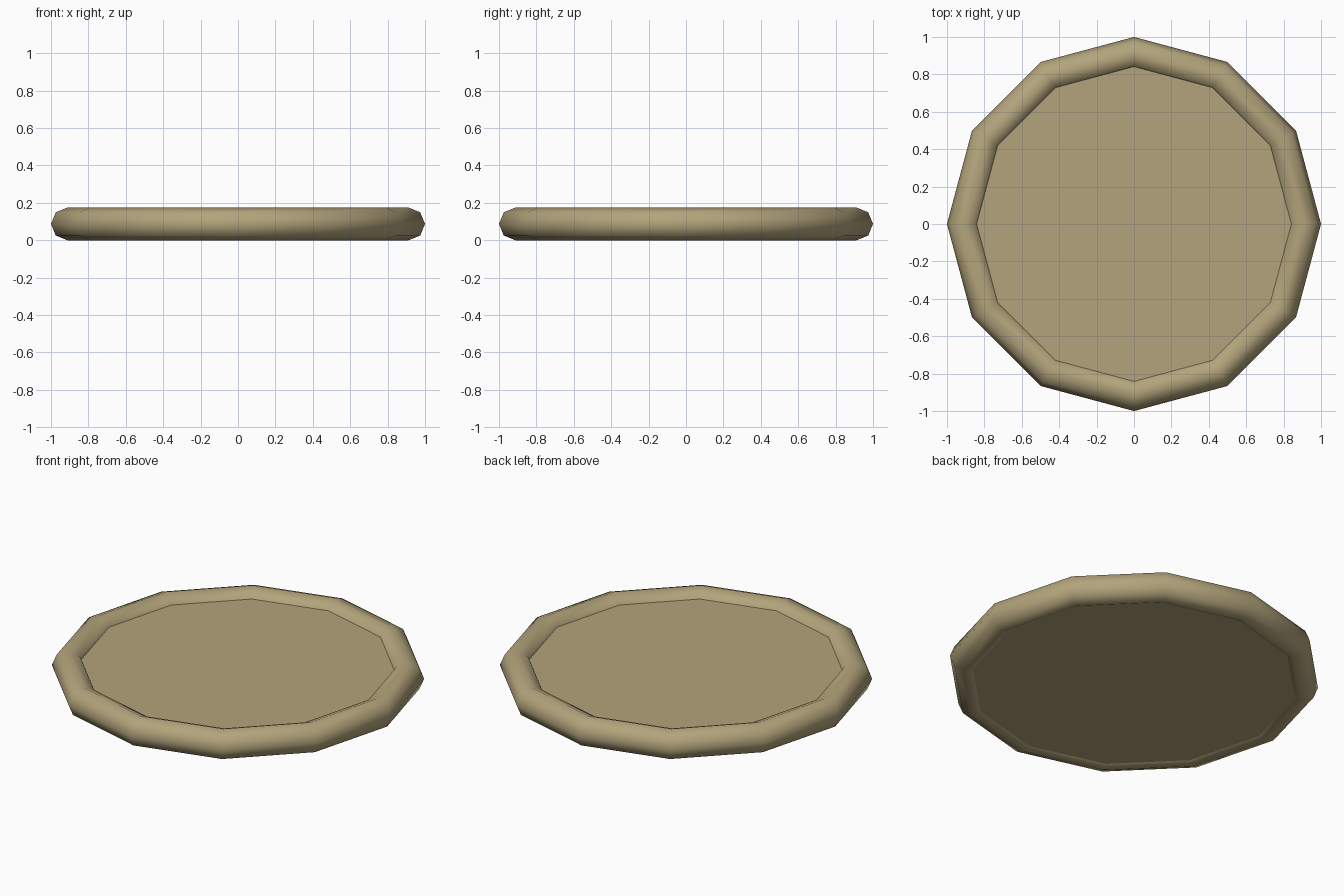
import bpy, math

if "Cube" in bpy.data.objects:
    bpy.data.objects.remove(bpy.data.objects["Cube"])

SIDES = 12        # sides around the rim
TUBE = 0.0875     # rim tube radius
RING = 1.0 - TUBE

mat = bpy.data.materials.new("tan")
mat.diffuse_color = (0.45, 0.37, 0.20, 1)
mat.use_nodes = True
mat.node_tree.nodes["Principled BSDF"].inputs["Base Color"].default_value = mat.diffuse_color

# Rounded rim: low-poly torus, smooth shaded
bpy.ops.mesh.primitive_torus_add(major_segments=SIDES, minor_segments=8,
                                 major_radius=RING, minor_radius=TUBE,
                                 location=(0, 0, TUBE))
rim = bpy.context.object
rim.name = "rim"
rim.data.materials.append(mat)
bpy.ops.object.shade_smooth()

# Flat plate set into the rim
bottom, top = 0.016, 0.127
bpy.ops.mesh.primitive_cylinder_add(vertices=SIDES, radius=0.89, depth=top - bottom,
                                    location=(0, 0, (top + bottom) / 2))
plate = bpy.context.object
plate.name = "plate"
plate.data.materials.append(mat)
bpy.ops.object.shade_flat()
